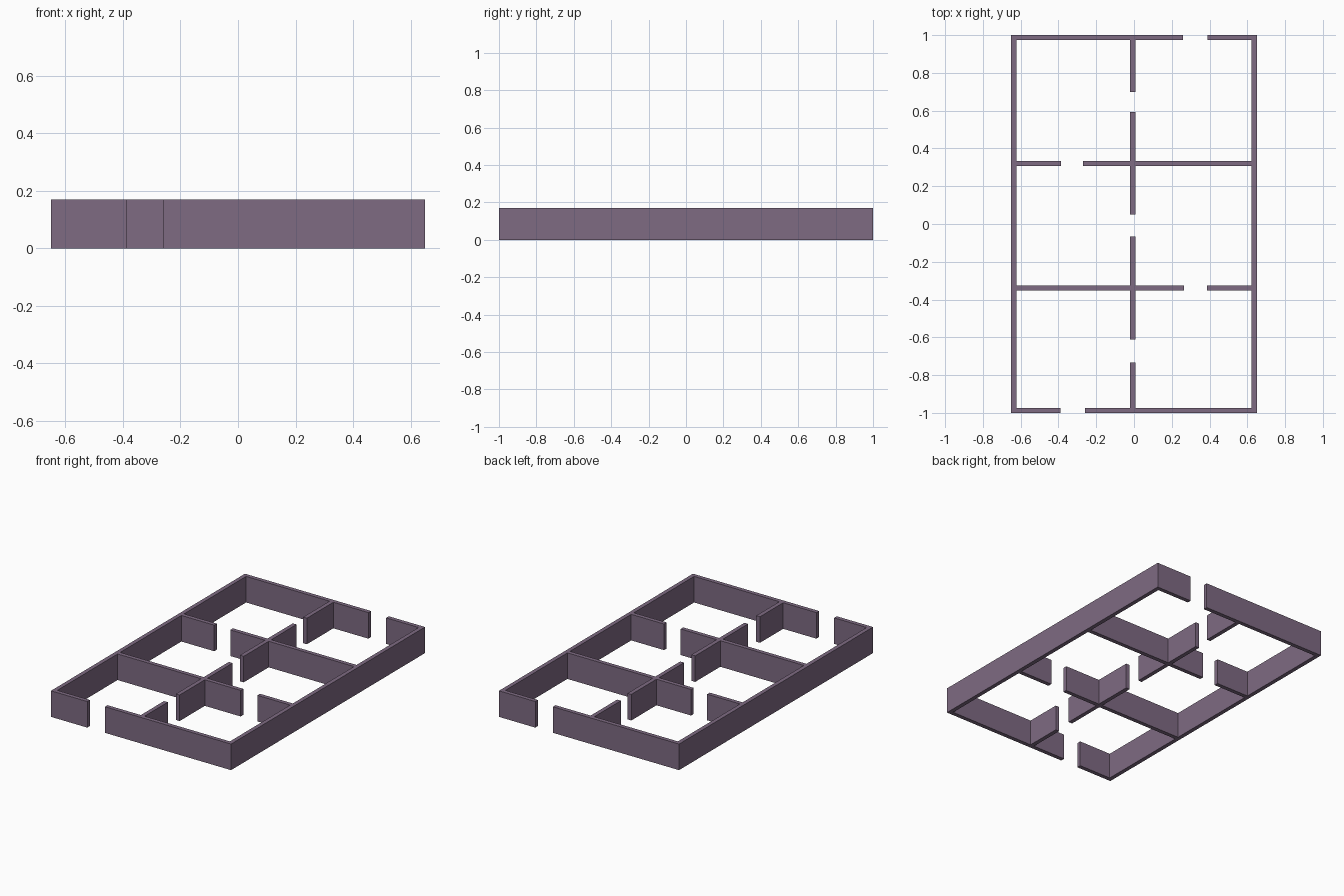
import bpy

if "Cube" in bpy.data.objects:
    bpy.data.objects.remove(bpy.data.objects["Cube"])

H = 0.17      # wall height
T = 0.027     # wall thickness
W, L = 0.65, 1.0

mat = bpy.data.materials.new("muted purple wall")
mat.diffuse_color = (0.21, 0.145, 0.225, 1)
mat.use_nodes = True
mat.node_tree.nodes["Principled BSDF"].inputs["Base Color"].default_value = mat.diffuse_color


def wall(name, x0, x1, y0, y1):
    """Upright box wall standing on the ground."""
    bpy.ops.mesh.primitive_cube_add(size=1, location=((x0 + x1) / 2, (y0 + y1) / 2, H / 2))
    ob = bpy.context.object
    ob.name = name
    ob.scale = (x1 - x0, y1 - y0, H)
    bpy.ops.object.transform_apply(location=False, rotation=False, scale=True)
    ob.data.materials.append(mat)


# Long side walls
wall("left_wall", -W, -W + T, -L, L)
wall("right_wall", W - T, W, -L, L)

# Walls across the plan, each with one doorway: name, y0, y1, door start, door end
for name, y0, y1, d0, d1 in [
    ("front_wall", -L, -L + T, -0.388, -0.26),
    ("back_wall", L - T, L, 0.26, 0.388),
    ("front_partition", -0.352, -0.325, 0.266, 0.386),
    ("back_partition", 0.306, 0.333, -0.386, -0.27),
]:
    wall(name + "_left", -W + T, d0, y0, y1)
    wall(name + "_right", d1, W - T, y0, y1)

# Central partition, broken by three doorways and the two cross partitions
for i, (y0, y1) in enumerate([
    (-L + T, -0.734), (-0.612, -0.352), (-0.325, -0.066),
    (0.049, 0.306), (0.333, 0.593), (0.70, L - T),
]):
    wall(f"central_partition_{i + 1}", -0.02, 0.007, y0, y1)
